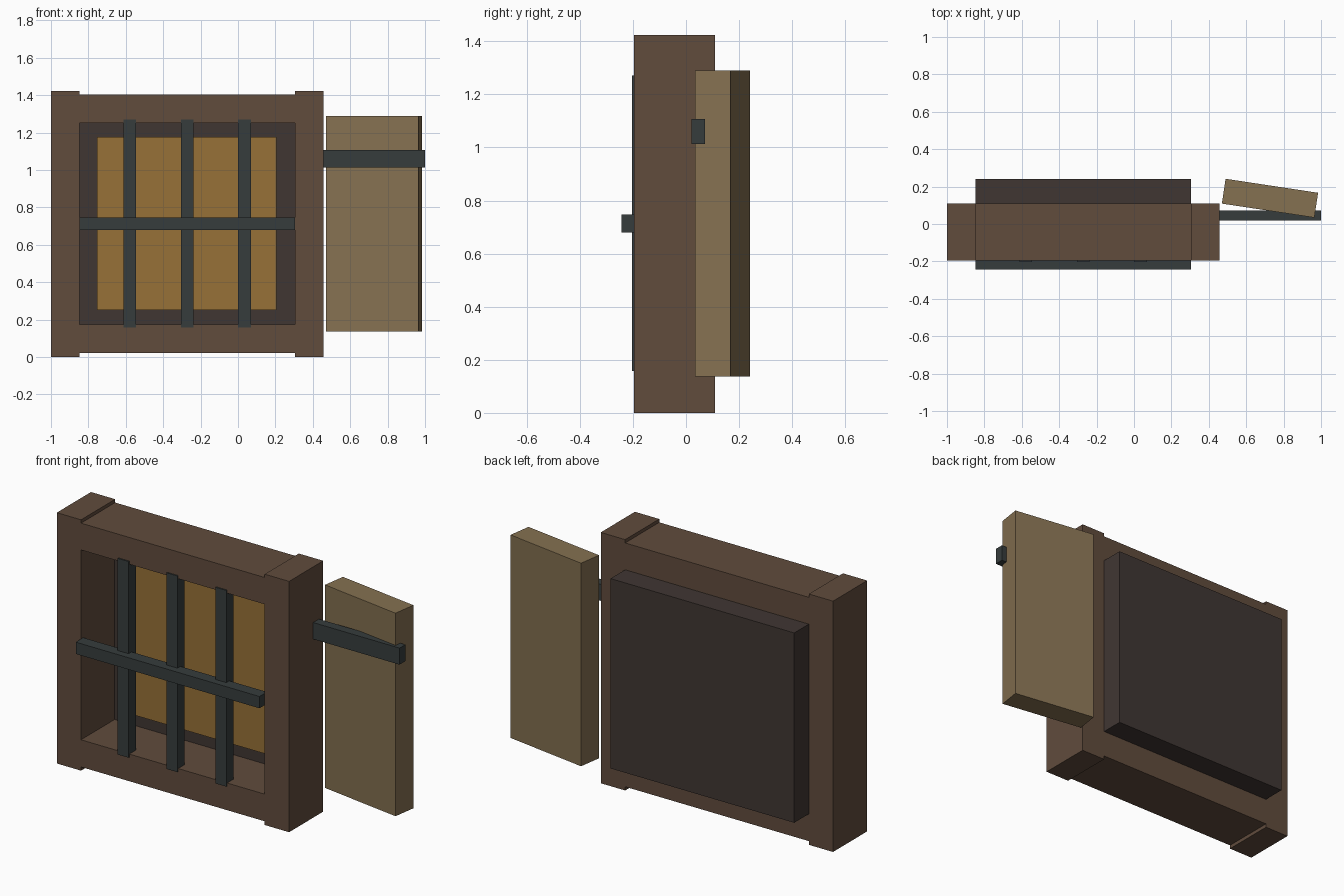
import bpy
from mathutils import Matrix

if "Cube" in bpy.data.objects:
    bpy.data.objects.remove(bpy.data.objects["Cube"])


def material(name, srgb):
    m = bpy.data.materials.new(name)
    m.diffuse_color = [(c / 255) ** 2.2 for c in srgb] + [1]
    m.use_nodes = True
    m.node_tree.nodes["Principled BSDF"].inputs["Base Color"].default_value = m.diffuse_color
    return m


WOOD = material("frame_wood", (97, 77, 63))
DARK = material("dark_backing", (66, 57, 54))
PANE = material("amber_pane", (150, 112, 58))
IRON = material("iron", (57, 63, 63))
SHUTTER = material("shutter_wood", (132, 112, 82))


def box(name, x, y, z, mat, angle=0):
    """Box from (min, max) ranges, optionally turned about z."""
    bpy.ops.mesh.primitive_cube_add(size=1)
    ob = bpy.context.object
    ob.name = ob.data.name = name
    size = [r[1] - r[0] for r in (x, y, z)]
    ob.data.transform(Matrix.Diagonal(size + [1]))
    ob.location = [(r[0] + r[1]) / 2 for r in (x, y, z)]
    ob.rotation_euler.z = angle
    ob.data.materials.append(mat)
    return ob


DEPTH = (-0.196, 0.11)
OPEN_X = (-0.848, 0.305)
OPEN_Z = (0.175, 1.252)

# Frame posts and rails
for side, x in (("left", (-1.0, OPEN_X[0])), ("right", (OPEN_X[1], 0.458))):
    box(f"{side}_post", x, DEPTH, (0, 1.423), WOOD)
for side, z in (("bottom", (0.021, OPEN_Z[0])), ("top", (OPEN_Z[1], 1.404))):
    box(f"{side}_rail", OPEN_X, DEPTH, z, WOOD)

# Backing and lit pane
box("backing_panel", OPEN_X, (0.105, 0.241), OPEN_Z, DARK)
box("window_pane", (-0.755, 0.207), (0.072, 0.12), (0.252, 1.177), PANE)

# Iron grille
for i in range(3):
    cx = -0.579 + i * 0.307
    box(f"vertical_bar_{i + 1}", (cx - 0.034, cx + 0.034), (-0.203, -0.138), (0.157, 1.27), IRON)
box("cross_bar", OPEN_X, (-0.243, -0.176), (0.68, 0.747), IRON)

# Open shutter, slightly turned, with its strap
box("shutter", (0.477, 0.977), (0.071, 0.205), (0.138, 1.29), SHUTTER, -0.15)
box("shutter_strap", (0.457, 1.0), (0.02, 0.072), (1.013, 1.107), IRON)
